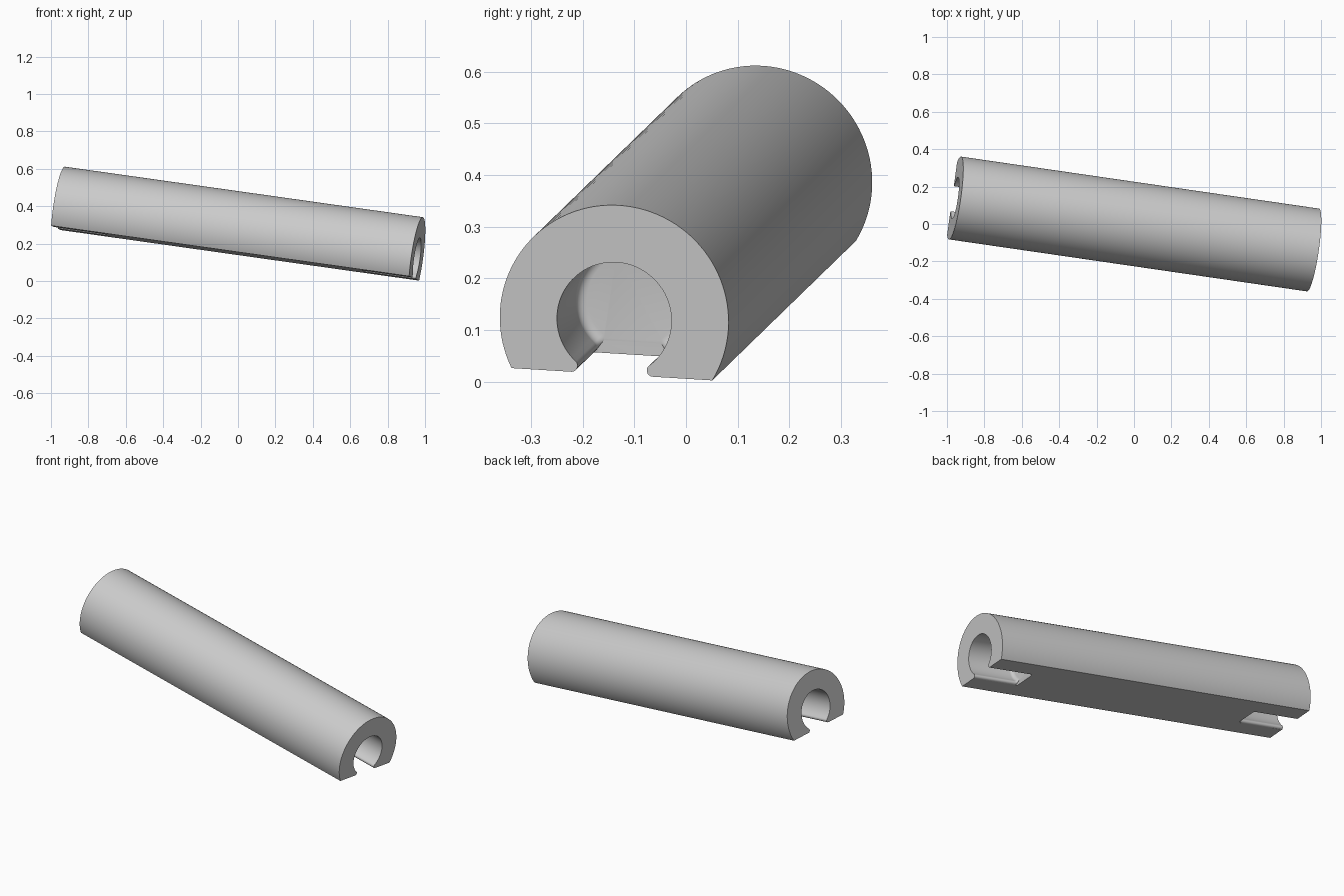
import bpy
import bmesh
from math import sin, cos, atan2, asin, pi, radians, sqrt
from mathutils import Matrix, Vector

cube = bpy.data.objects.get("Cube")
if cube:
    bpy.data.objects.remove(cube, do_unlink=True)

LENGTH, RADIUS, FLAT = 1.953, 0.2237, -0.107
BORE, LIP, DEPTH, FILLET = 0.112, 0.012, 0.275, 0.02

# Frame of the tilted rod: length axis, sideways axis, upward axis
axis = Vector((1.914, -0.278, -0.270)).normalized()
side = Vector((0.135, 0.989, -0.0605))
side = (side - axis * side.dot(axis)).normalized()
up = axis.cross(side)
frame = Matrix((axis, side, up)).transposed().to_4x4()
frame.translation = Vector((0, 0, 0.255))

grey = bpy.data.materials.new("grey")
grey.use_nodes = True
grey.diffuse_color = (0.6, 0.6, 0.6, 1)
grey.node_tree.nodes["Principled BSDF"].inputs["Base Color"].default_value = (0.6, 0.6, 0.6, 1)


def arc(cy, cz, r, start, end, steps):
    angles = [start + (end - start) * i / steps for i in range(steps + 1)]
    return [(cy + r * cos(a), cz + r * sin(a)) for a in angles]


def loft(name, sections):
    """Skin a list of (x, profile) sections and cap both ends."""
    bm = bmesh.new()
    rings = [[bm.verts.new((x, y, z)) for y, z in prof] for x, prof in sections]
    n = len(rings[0])
    for a, b in zip(rings, rings[1:]):
        for i in range(n):
            j = (i + 1) % n
            bm.faces.new((a[i], a[j], b[j], b[i]))
    bm.faces.new(rings[0])
    bm.faces.new(rings[-1])
    bmesh.ops.recalc_face_normals(bm, faces=bm.faces)
    mesh = bpy.data.meshes.new(name)
    bm.to_mesh(mesh)
    bm.free()
    mesh.materials.append(grey)
    obj = bpy.data.objects.new(name, mesh)
    bpy.context.collection.objects.link(obj)
    obj.matrix_world = frame
    return obj


# Rod with a flat underside
edge = asin(FLAT / RADIUS)
outline = arc(0, 0, RADIUS, edge, pi - edge, 72)
rod = loft("rod", [(-LENGTH / 2, outline), (LENGTH / 2, outline)])

# Keyhole profile: round bore opening downwards between two rounded lips
lip_z = FLAT + LIP
lip_y = sqrt((BORE + LIP) ** 2 - lip_z ** 2)
touch = atan2(lip_z, lip_y)
half = arc(0, 0, BORE, pi / 2, touch, 28)
half += arc(lip_y, lip_z, LIP, touch + pi, radians(265), 8)[1:]
half.append((half[-1][0], -0.2))
keyhole = half + [(-y, z) for y, z in reversed(half[1:])]


def inset(amount):
    k = 1 - amount / BORE
    return [(y * k, z if z < -0.15 else z * k) for y, z in keyhole]


# Blind pocket with a filleted end wall at each end of the rod
for name, s in (("left_pocket_cutter", 1), ("right_pocket_cutter", -1)):
    sections = [(s * (LENGTH / 2 + 0.1), keyhole)]
    for i in range(6):
        t = i / 5 * pi / 2
        x = LENGTH / 2 - DEPTH + FILLET * (1 - sin(t))
        sections.append((s * x, inset(FILLET * (1 - cos(t)))))
    cutter = loft(name, sections)
    cutter.hide_render = True
    cutter.hide_viewport = True
    mod = rod.modifiers.new(name, "BOOLEAN")
    mod.operation = "DIFFERENCE"
    mod.solver = "EXACT"
    mod.object = cutter

# Bake the cuts, drop the cutters and smooth the curved faces
bpy.context.view_layer.update()
baked = bpy.data.meshes.new_from_object(rod.evaluated_get(bpy.context.evaluated_depsgraph_get()))
rod.modifiers.clear()
rod.data = baked
for obj in [o for o in bpy.data.objects if o.name.endswith("_cutter")]:
    bpy.data.objects.remove(obj, do_unlink=True)
bpy.ops.object.select_all(action="DESELECT")
rod.select_set(True)
bpy.context.view_layer.objects.active = rod
bpy.ops.object.shade_smooth_by_angle(angle=radians(30))
